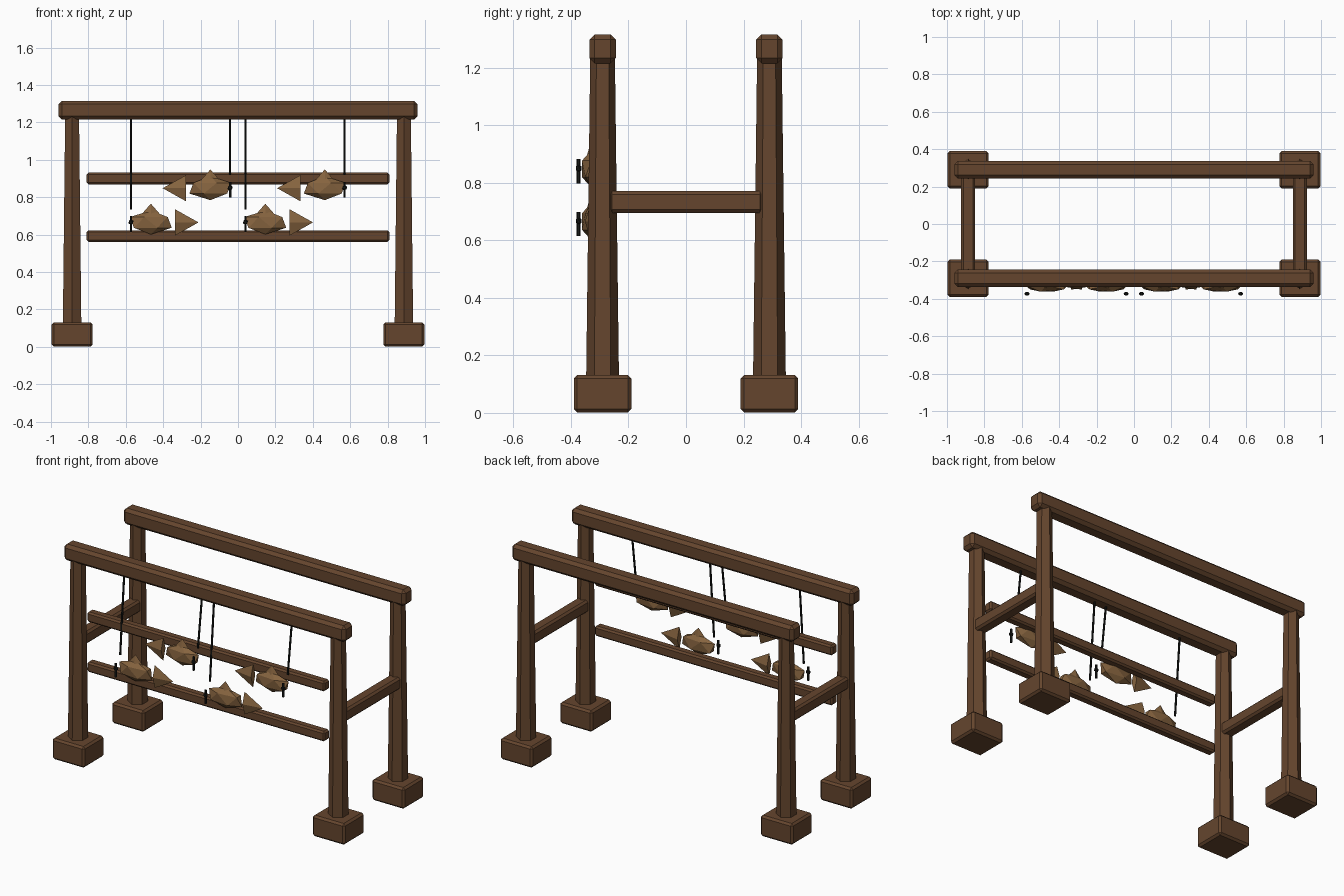
import bpy, bmesh
from math import pi
from mathutils import Matrix, Vector

if "Cube" in bpy.data.objects:
    bpy.data.objects.remove(bpy.data.objects["Cube"])


def material(name, rgb):
    m = bpy.data.materials.new(name)
    m.diffuse_color = (*rgb, 1)
    m.use_nodes = True
    m.node_tree.nodes["Principled BSDF"].inputs["Base Color"].default_value = m.diffuse_color
    return m


WOOD = material("dark_wood", (0.13, 0.06, 0.027))
FISH = material("dried_fish", (0.24, 0.127, 0.05))
CORD = material("black_cord", (0.008, 0.009, 0.008))


def finish(bm, name, mat):
    bmesh.ops.recalc_face_normals(bm, faces=bm.faces)
    me = bpy.data.meshes.new(name)
    bm.to_mesh(me)
    bm.free()
    me.materials.append(mat)
    ob = bpy.data.objects.new(name, me)
    bpy.context.collection.objects.link(ob)
    return ob


def timber(name, centre, size, bevel):
    """Box with a single-step chamfer."""
    bm = bmesh.new()
    bmesh.ops.create_cube(bm, size=1, matrix=Matrix.Translation(centre) @ Matrix.Diagonal((*size, 1)))
    bmesh.ops.bevel(bm, geom=bm.edges[:], offset=bevel, segments=1, affect='EDGES')
    return finish(bm, name, WOOD)


def rod(name, a, b, r1, r2, sides, mat):
    """Tapered prism from point a to point b."""
    a, b = Vector(a), Vector(b)
    d = b - a
    rot = Vector((0, 0, 1)).rotation_difference(d).to_matrix().to_4x4()
    bm = bmesh.new()
    bmesh.ops.create_cone(bm, cap_ends=True, segments=sides, radius1=r1, radius2=r2,
                          depth=d.length, matrix=Matrix.Translation((a + b) / 2) @ rot)
    return finish(bm, name, mat)


def pyramid(bm, radius, depth, matrix):
    bmesh.ops.create_cone(bm, cap_ends=True, segments=4, radius1=radius, radius2=0,
                          depth=depth, matrix=matrix)


PX, PY = 0.887, 0.29

# Feet and tapered six-sided posts
for x in (-PX, PX):
    for y in (-PY, PY):
        timber("foot", (x, y, 0.066), (0.22, 0.2, 0.13), 0.012)
        rod("post", (x, y, 0.12), (x, y, 1.23), 0.057, 0.043, 6, WOOD)

# Top beams, side braces and the two front drying rails
for y in (-PY, PY):
    timber("top_beam", (0, y, 1.265), (1.92, 0.092, 0.1), 0.018)
for x in (-PX, PX):
    timber("side_brace", (x, 0, 0.733), (0.074, 0.54, 0.076), 0.012)
for z in (0.592, 0.9):
    timber("drying_rail", (0, -PY, z), (1.62, 0.055, 0.062), 0.01)


def hanging_fish(x, z, head):
    """Fish whose head points along head (+1 or -1) in x."""
    y = -0.33
    base = Matrix.Translation((x, y, z)) @ Matrix.Rotation(0 if head > 0 else pi, 4, 'Z')
    # body
    bm = bmesh.new()
    bmesh.ops.create_icosphere(bm, subdivisions=1, radius=1,
                               matrix=base @ Matrix.Diagonal((0.125, 0.037, 0.064, 1)))
    finish(bm, "fish_body", FISH)
    # tail, tip pointing away from the head
    bm = bmesh.new()
    pyramid(bm, 0.07, 0.125, base @ Matrix.Translation((-0.1925, 0, 0))
            @ Matrix.Diagonal((1, 0.3, 1, 1)) @ Matrix.Rotation(-pi / 2, 4, 'Y'))
    finish(bm, "fish_tail", FISH)
    # back fin
    bm = bmesh.new()
    pyramid(bm, 0.057, 0.065, base @ Matrix.Translation((0, 0, 0.0675))
            @ Matrix.Diagonal((1, 0.3, 1, 1)))
    finish(bm, "fish_fin", FISH)
    # cord from the beam, and the pin and knot at the head
    hx = x + head * 0.106
    rod("cord", (hx, -0.29, 1.225), (hx, y, z + 0.07), 0.006, 0.006, 6, CORD)
    rod("head_pin", (hx, -0.373, z - 0.05), (hx, -0.373, z + 0.034), 0.007, 0.007, 6, CORD)
    bm = bmesh.new()
    bmesh.ops.create_icosphere(bm, subdivisions=1, radius=0.015,
                               matrix=Matrix.Translation((hx, -0.373, z + 0.002))
                               @ Matrix.Diagonal((1, 0.75, 1, 1)))
    finish(bm, "head_knot", CORD)


# Lower row faces left, upper row faces right
for x in (-0.466, 0.146):
    hanging_fish(x, 0.665, -1)
for x in (-0.148, 0.464):
    hanging_fish(x, 0.848, 1)
